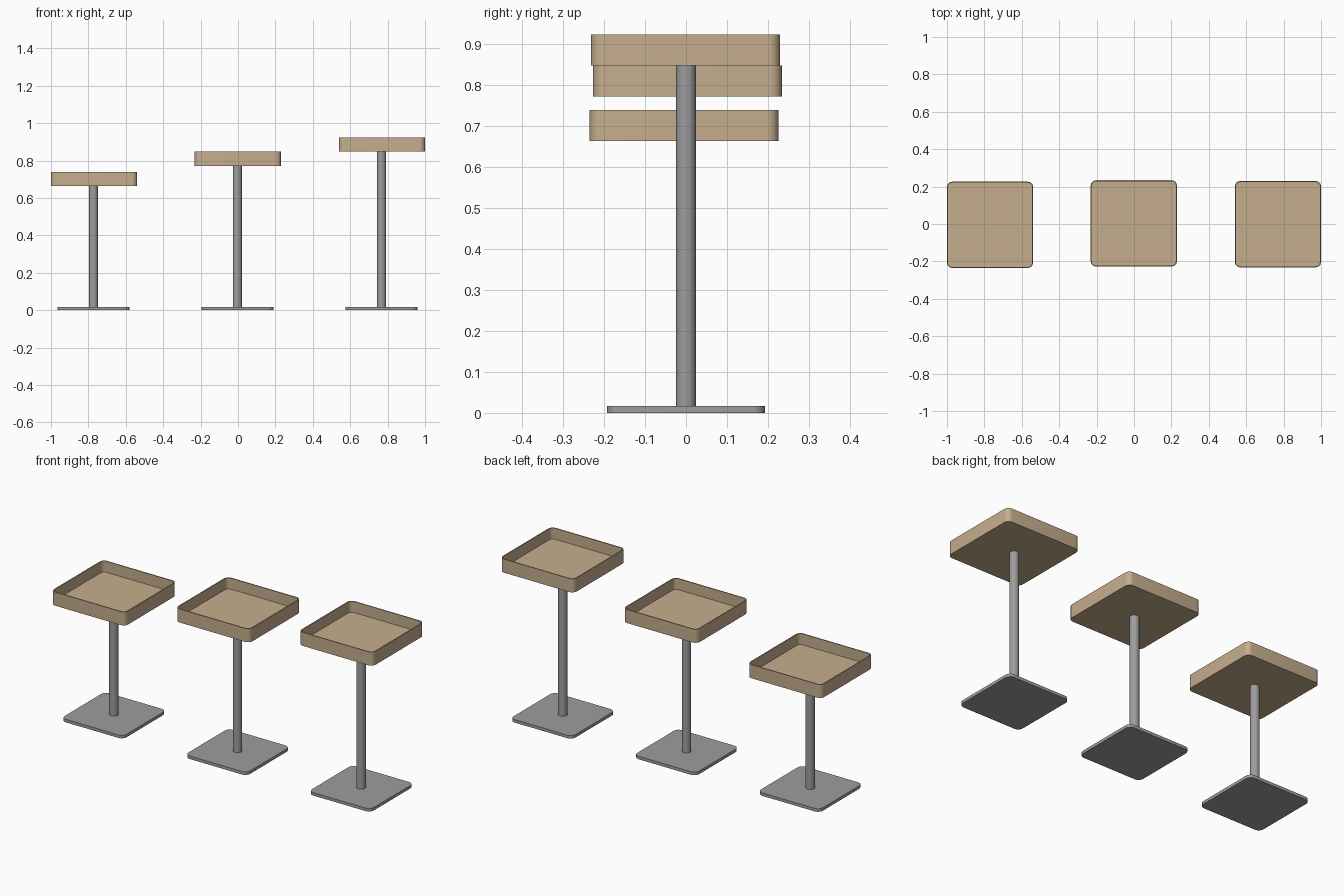
import bpy, bmesh, math

if "Cube" in bpy.data.objects:
    bpy.data.objects.remove(bpy.data.objects["Cube"])


def material(name, rgb):
    m = bpy.data.materials.new(name)
    m.diffuse_color = (*rgb, 1)
    m.use_nodes = True
    m.node_tree.nodes["Principled BSDF"].inputs["Base Color"].default_value = m.diffuse_color
    return m


wood = material("light wood", (0.56, 0.42, 0.27))
metal = material("grey metal", (0.34, 0.34, 0.34))


def rounded_square(size, radius, steps=6):
    """Outline of a square with rounded corners, counter-clockwise."""
    c = size / 2 - radius
    points = []
    for k, (sx, sy) in enumerate([(1, 1), (-1, 1), (-1, -1), (1, -1)]):
        for i in range(steps + 1):
            a = math.pi / 2 * (k + i / steps)
            points.append((sx * c + radius * math.cos(a), sy * c + radius * math.sin(a)))
    return points


def stack(name, rings, location, mat):
    """Closed solid skinned over rings of (outline, z)."""
    bm = bmesh.new()
    loops = [[bm.verts.new((x, y, z)) for x, y in pts] for pts, z in rings]
    n = len(loops[0])
    for lo, hi in zip(loops, loops[1:]):
        for i in range(n):
            j = (i + 1) % n
            bm.faces.new((lo[i], lo[j], hi[j], hi[i]))
    bm.faces.new(loops[0][::-1])
    bm.faces.new(loops[-1])
    mesh = bpy.data.meshes.new(name)
    bm.to_mesh(mesh)
    bm.free()
    mesh.materials.append(mat)
    obj = bpy.data.objects.new(name, mesh)
    obj.location = location
    bpy.context.collection.objects.link(obj)
    bpy.ops.object.select_all(action='DESELECT')
    obj.select_set(True)
    bpy.context.view_layer.objects.active = obj
    bpy.ops.object.shade_smooth_by_angle(angle=math.radians(35))
    return obj


SIZE, HEIGHT, WALL, FLOOR = 0.461, 0.076, 0.006, 0.014
outer = rounded_square(SIZE, 0.028)
inner = rounded_square(SIZE - 2 * WALL, 0.022)
foot = rounded_square(0.385, 0.03)
circle = [(0.024 * math.cos(a), 0.024 * math.sin(a))
          for a in (math.tau * i / 32 for i in range(32))]

# pole x, tray centre x, tray centre y, tray underside z
tables = {
    "low": (-0.773, -0.7695, -0.0045, 0.663),
    "middle": (-0.003, -0.001, 0.0035, 0.771),
    "high": (0.767, 0.7695, -0.001, 0.847),
}

for label, (px, tx, ty, z) in tables.items():
    # flat foot plate
    stack(label + "_base_plate", [(foot, 0), (foot, 0.017)], (px, 0, 0), metal)
    # round pole
    stack(label + "_pole", [(circle, 0.015), (circle, z + 0.002)], (px, 0, 0), metal)
    # open tray top with thin walls
    stack(label + "_tray", [(outer, 0), (outer, HEIGHT), (inner, HEIGHT), (inner, FLOOR)],
          (tx, ty, z), wood)
